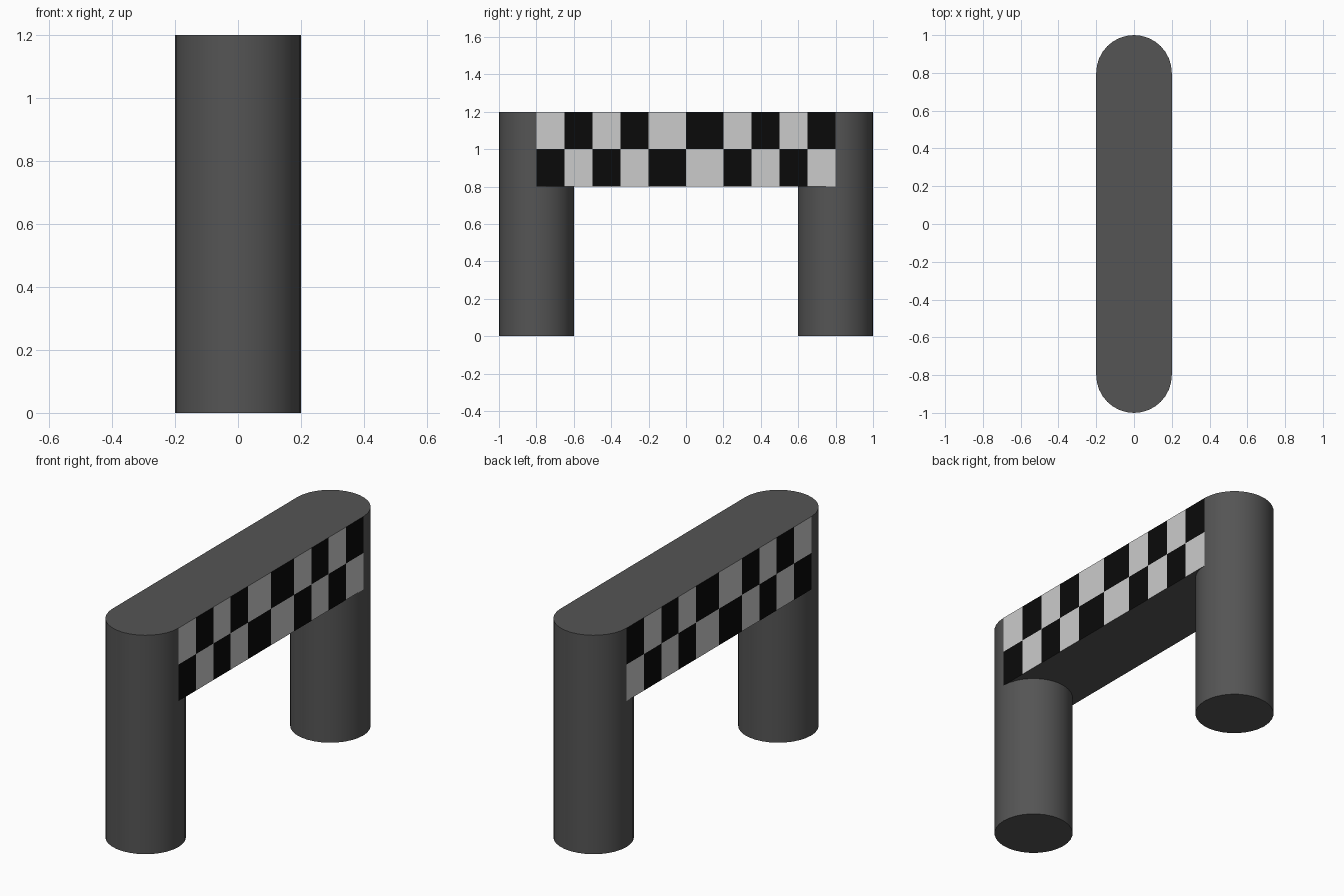
import bpy, bmesh, math

if "Cube" in bpy.data.objects:
    bpy.data.objects.remove(bpy.data.objects["Cube"])

R, Y, H, BOTTOM = 0.2, 0.8, 1.2, 0.8


def material(name, v):
    m = bpy.data.materials.new(name)
    m.diffuse_color = (v, v, v, 1)
    m.use_nodes = True
    m.node_tree.nodes["Principled BSDF"].inputs["Base Color"].default_value = m.diffuse_color
    return m


dark = material("dark_grey", 0.09)
white = material("white", 0.6)
black = material("black", 0.003)

# Round pillars at both ends
for name, side in (("front_pillar", -1), ("back_pillar", 1)):
    bpy.ops.mesh.primitive_cylinder_add(vertices=32, radius=R, depth=H,
                                        location=(0, side * Y, H / 2))
    pillar = bpy.context.object
    pillar.name = name
    pillar.data.materials.append(dark)
    bpy.ops.object.shade_smooth_by_angle(angle=math.radians(30))

# Crossbeam, sliced into chequer squares on its two long sides
bm = bmesh.new()
bmesh.ops.create_cube(bm, size=1)
for v in bm.verts:
    v.co.x *= 2 * R
    v.co.y *= 2 * Y
    v.co.z = v.co.z * (H - BOTTOM) + (H + BOTTOM) / 2


def slice_at(co, normal):
    bmesh.ops.bisect_plane(bm, geom=bm.verts[:] + bm.edges[:] + bm.faces[:],
                           plane_co=co, plane_no=normal)


cuts = [-0.65, -0.5, -0.35, -0.2, 0, 0.2, 0.35, 0.5, 0.65]
for y in cuts:
    slice_at((0, y, 0), (0, 1, 0))
slice_at((0, 0, 1), (0, 0, 1))

# Alternate white and black, top row starting white at the front end
for f in bm.faces:
    if abs(f.normal.x) > 0.9:
        c = f.calc_center_median()
        column = sum(c.y > y for y in cuts)
        f.material_index = 1 + (column + (c.z < 1)) % 2

mesh = bpy.data.meshes.new("chequered_beam")
bm.to_mesh(mesh)
bm.free()
for m in (dark, white, black):
    mesh.materials.append(m)
beam = bpy.data.objects.new("chequered_beam", mesh)
bpy.context.collection.objects.link(beam)
